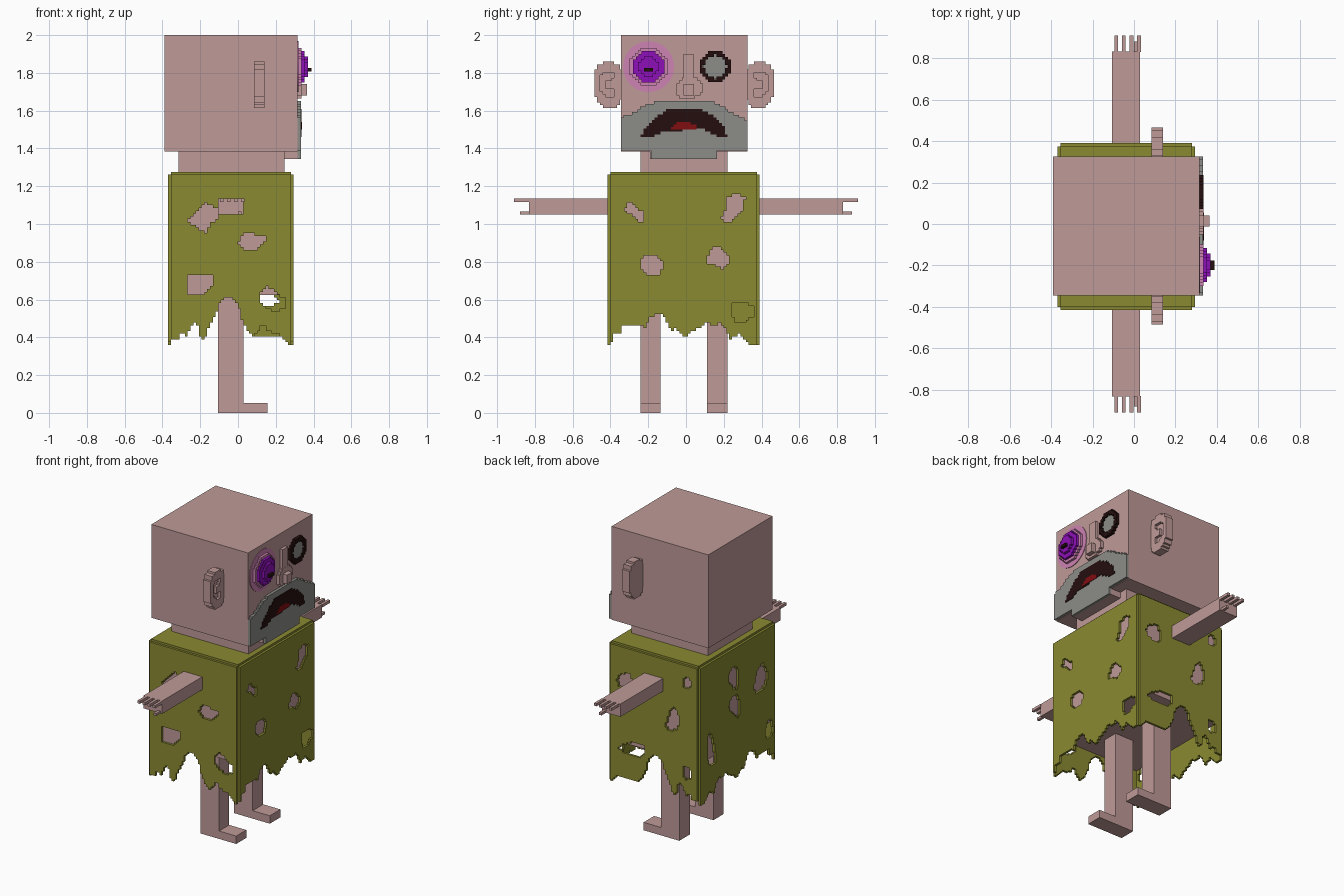
import bpy, bmesh, math

cube = bpy.data.objects.get("Cube")
if cube:
    bpy.data.objects.remove(cube, do_unlink=True)


def material(name, r, g, b):
    lin = [((c / 255 + 0.055) / 1.055) ** 2.4 if c > 10 else c / 255 / 12.92 for c in (r, g, b)]
    m = bpy.data.materials.new(name)
    m.use_nodes = True
    m.diffuse_color = (*lin, 1)
    m.node_tree.nodes["Principled BSDF"].inputs["Base Color"].default_value = (*lin, 1)
    return m


SKIN = material("dusty pink skin", 191, 155, 152)
CLOTH = material("olive cloth", 138, 138, 50)
GREY = material("grey", 140, 140, 136)
DARK = material("dark brown", 36, 15, 13)
RED = material("dark red", 130, 14, 17)
PURPLE = material("purple", 141, 16, 184)
GLOW = material("pink glow", 205, 130, 178)

CELL = 0.0147


def finish(name, bm, mat):
    bmesh.ops.recalc_face_normals(bm, faces=bm.faces[:])
    me = bpy.data.meshes.new(name)
    bm.to_mesh(me)
    bm.free()
    me.materials.append(mat)
    ob = bpy.data.objects.new(name, me)
    bpy.context.collection.objects.link(ob)
    return ob


def place(axis, a, u, v):
    return (a, u, v) if axis == "x" else (u, a, v)


def prism(name, mat, axis, a0, a1, pts):
    """Extrude an outline along an axis."""
    bm = bmesh.new()
    f = bm.faces.new([bm.verts.new(place(axis, a0, u, v)) for u, v in pts])
    ext = bmesh.ops.extrude_face_region(bm, geom=[f])["geom"]
    move = place(axis, a1 - a0, 0, 0)
    bmesh.ops.translate(bm, verts=[g for g in ext if isinstance(g, bmesh.types.BMVert)], vec=move)
    return finish(name, bm, mat)


def box(name, mat, x0, x1, y0, y1, z0, z1):
    return prism(name, mat, "x", x0, x1, [(y0, z0), (y1, z0), (y1, z1), (y0, z1)])


def stepped(name, mat, axis, a0, a1, bounds, inside):
    """Plate of square cells wherever inside(u, v) holds."""
    u0, u1, v0, v1 = bounds
    nu, nv = max(1, round((u1 - u0) / CELL)), max(1, round((v1 - v0) / CELL))
    du, dv = (u1 - u0) / nu, (v1 - v0) / nv
    cells = {(i, j) for i in range(nu) for j in range(nv)
             if inside(u0 + (i + .5) * du, v0 + (j + .5) * dv)}
    bm = bmesh.new()
    cache = {}

    def vert(i, j, k):
        if (i, j, k) not in cache:
            cache[i, j, k] = bm.verts.new(place(axis, (a0, a1)[k], u0 + i * du, v0 + j * dv))
        return cache[i, j, k]

    for i, j in cells:
        ring = [(i, j), (i + 1, j), (i + 1, j + 1), (i, j + 1)]
        for k in (0, 1):
            bm.faces.new([vert(p, q, k) for p, q in ring])
        for n, step in enumerate([(0, -1), (1, 0), (0, 1), (-1, 0)]):
            if (i + step[0], j + step[1]) not in cells:
                p, q = ring[n], ring[(n + 1) % 4]
                bm.faces.new([vert(*p, 0), vert(*q, 0), vert(*q, 1), vert(*p, 1)])
    return finish(name, bm, mat)


def in_poly(pts, u, v):
    hit = False
    for (a, b), (c, d) in zip(pts, pts[1:] + pts[:1]):
        if (b > v) != (d > v) and u < (c - a) * (v - b) / (d - b) + a:
            hit = not hit
    return hit


def stepped_poly(name, mat, axis, a0, a1, pts, hole=None):
    us, vs = zip(*pts)
    return stepped(name, mat, axis, a0, a1, (min(us), max(us), min(vs), max(vs)),
                   lambda u, v: in_poly(pts, u, v) and not (hole and in_poly(hole, u, v)))


def stepped_disc(name, mat, x0, x1, y, z, r, r_in=0):
    return stepped(name, mat, "x", x0, x1, (y - r, y + r, z - r, z + r),
                   lambda u, v: r_in <= math.hypot(u - y, v - z) < r)


def blob(u, v, ru, rv, tilt=0):
    """Irregular tear outline."""
    pts = []
    for k in range(12):
        t = k * math.tau / 12
        w = 1 + 0.12 * math.sin(3 * t + u * 9)
        p, q = ru * w * math.cos(t), rv * w * math.sin(t)
        pts.append((u + p * math.cos(tilt) - q * math.sin(tilt),
                    v + p * math.sin(tilt) + q * math.cos(tilt)))
    return pts


def height(hem, u):
    for (a, b), (c, d) in zip(hem, hem[1:]):
        if a <= u <= c:
            return b + (d - b) * (u - a) / (c - a)
    return hem[-1][1]


# Head, neck, chin and torso
box("head", SKIN, -.39, .315, -.345, .325, 1.385, 2)
box("neck", SKIN, -.315, .245, -.24, .22, 1.27, 1.386)
box("chin", SKIN, .245, .316, -.19, .165, 1.345, 1.386)
box("torso", SKIN, -.355, .28, -.40, .375, .625, 1.261)

# Legs with feet
for side, y0, y1 in (("right", -.24, -.135), ("left", .11, .22)):
    prism(side + "_leg", SKIN, "y", y0, y1,
          [(-.105, 0), (.155, 0), (.155, .052), (.03, .052), (.03, .63), (-.105, .63)])

# Arms, fingers and thumbs
for side, s in (("right", -1), ("left", 1)):
    box(side + "_arm", SKIN, -.105, .03, *sorted((s * .37, s * .832)), 1.05, 1.135)
    for n in range(4):
        x = -.095 + n * .0367
        box(f"{side}_finger_{n + 1}", SKIN, x, x + .018, *sorted((s * .83, s * .91)), 1.117, 1.135)
    box(side + "_thumb", SKIN, 0, .018, *sorted((s * .83, s * .88)), 1.05, 1.066)

# Ears: back plate plus raised rim
ear = [(-.01, 1.66), (.02, 1.625), (.04, 1.615), (.09, 1.615), (.125, 1.65), (.14, 1.69),
       (.14, 1.81), (.115, 1.845), (.09, 1.86), (.04, 1.86), (.01, 1.84), (-.01, 1.81)]
hollow = [(.04, 1.67), (.07, 1.67), (.105, 1.71), (.105, 1.79), (.08, 1.81), (.04, 1.80),
          (.04, 1.77), (.075, 1.76), (.075, 1.72), (.04, 1.71)]
for side, s, base in (("right", -1, -.345), ("left", 1, .325)):
    o, h = ([(base + s * d, z) for d, z in p] for p in (ear, hollow))
    stepped_poly(side + "_ear", SKIN, "x", .085, .122, o)
    stepped_poly(side + "_ear_rim", SKIN, "x", .122, .14, o, h)

# Shirt hems
hem_side = [(-.36, .385), (-.32, .385), (-.30, .42), (-.27, .41), (-.25, .46), (-.22, .48),
            (-.20, .41), (-.18, .385), (-.16, .42), (-.15, .47), (-.12, .51), (-.10, .58),
            (-.07, .61), (-.03, .605), (0, .57), (.02, .5), (.04, .45), (.08, .40), (.10, .42),
            (.12, .46), (.14, .46), (.16, .43), (.22, .42), (.24, .395), (.26, .37), (.29, .36)]
hem_far = [(u, min(z, .41) if u > .08 else z) for u, z in hem_side]
hem_face = [(-.41, .36), (-.395, .36), (-.385, .42), (-.35, .42), (-.33, .47), (-.24, .47),
            (-.22, .44), (-.19, .5), (-.15, .53), (-.11, .51), (-.08, .43), (-.05, .45),
            (-.01, .395), (.03, .43), (.09, .46), (.11, .49), (.14, .455), (.17, .475),
            (.20, .46), (.24, .39), (.28, .42), (.32, .37), (.38, .36)]

# Shirt tears
holes_right = [
    [(-.275, 1.02), (-.22, 1.06), (-.17, 1.115), (-.15, 1.10), (-.11, 1.08), (-.11, 1.02),
     (-.15, 1.0), (-.16, .955), (-.2, .965), (-.23, .99)],
    [(0, .89), (.02, .94), (.07, .955), (.1, .935), (.14, .93), (.14, .90), (.1, .87), (.05, .86)],
    [(-.265, .625), (-.265, .73), (-.14, .73), (-.14, .67), (-.2, .62)],
    [(.12, .635), (.16, .67), (.2, .64), (.25, .60), (.25, .56), (.2, .535), (.15, .555), (.12, .59)]]
holes_face = [
    [(-.33, 1.07), (-.30, 1.115), (-.27, 1.09), (-.22, 1.06), (-.22, 1.01), (-.25, 1.015), (-.28, 1.05)],
    [(.185, 1.03), (.22, 1.09), (.22, 1.14), (.26, 1.16), (.31, 1.14), (.30, 1.07), (.26, 1.04), (.23, 1.0)],
    [(-.24, .77), (-.24, .82), (-.2, .84), (-.15, .83), (-.12, .79), (-.14, .73), (-.2, .725)],
    [(.11, .80), (.13, .86), (.16, .885), (.235, .83), (.22, .78), (.19, .765)],
    [(.235, .54), (.25, .585), (.3, .585), (.36, .56), (.36, .52), (.32, .485), (.26, .485)]]
holes_left = [blob(.17, 1.035, .055, .06), blob(-.28, 1.15, .035, .035), blob(-.175, .875, .045, .085, .3),
              blob(.11, .61, .10, .045, -.2), blob(-.28, .555, .035, .045)]
holes_back = [blob(.025, 1.07, .05, .08, -.3), blob(-.255, .955, .07, .09, .2), blob(.015, .88, .05, .085, -.4),
              blob(.265, .68, .04, .115, -.2), blob(-.34, .59, .04, .065)]


def cloth(name, axis, a0, a1, lo, hi, hem, holes):
    stepped(name, CLOTH, axis, a0, a1, (lo, hi, .36, 1.262),
            lambda u, v: v > height(hem, u) and not any(in_poly(h, u, v) for h in holes))


# Shirt panels
cloth("shirt_right_panel", "y", -.415, -.40, -.355, .28, hem_side, holes_right)
cloth("shirt_left_panel", "y", .375, .39, -.355, .28, hem_far, holes_left)
cloth("shirt_front_panel", "x", .28, .295, -.40, .375, hem_face, holes_face)
cloth("shirt_back_panel", "x", -.37, -.355, -.40, .375, hem_face, holes_back)
box("shirt_top", CLOTH, -.355, .28, -.40, .375, 1.26, 1.276)

# Muzzle, mouth and tongue
stepped_poly("muzzle", GREY, "x", .315, .333,
             [(-.345, 1.385), (-.345, 1.565), (-.28, 1.59), (-.22, 1.625), (-.14, 1.65), (.13, 1.65),
              (.2, 1.615), (.27, 1.575), (.325, 1.545), (.325, 1.385), (.165, 1.385), (.165, 1.345),
              (-.19, 1.345), (-.19, 1.385)])
stepped_poly("mouth", DARK, "x", .332, .336,
             [(-.24, 1.46), (-.22, 1.51), (-.17, 1.56), (-.09, 1.61), (.07, 1.61), (.14, 1.58),
              (.2, 1.52), (.22, 1.46), (.17, 1.46), (.1, 1.50), (-.12, 1.495), (-.18, 1.46)])
stepped_poly("tongue", RED, "x", .335, .338,
             [(-.08, 1.50), (-.05, 1.54), (.02, 1.54), (.055, 1.52), (.055, 1.50)])

# Nose
box("nose_bridge", SKIN, .314, .335, -.013, .04, 1.755, 1.90)
stepped_poly("nose_base", SKIN, "x", .314, .336,
             [(-.05, 1.69), (-.05, 1.73), (-.02, 1.775), (.05, 1.775), (.09, 1.74), (.09, 1.70),
              (.06, 1.675), (-.02, 1.665)])
box("nose_tip", SKIN, .33, .365, -.012, .042, 1.68, 1.74)

# Right eye: glow, socket, stepped iris and pupil
EY, EZ = -.198, 1.833
prism("eye_glow", GLOW, "x", .314, .319,
      [(EY + .135 * math.cos(k * math.tau / 32), EZ + .135 * math.sin(k * math.tau / 32)) for k in range(32)])
stepped_disc("right_eye_socket", GLOW, .315, .335, EY, EZ, .10)
stepped_disc("right_eye", PURPLE, .33, .352, EY, EZ, .083)
stepped_disc("right_eye_iris", PURPLE, .35, .37, EY, EZ, .055)
box("right_pupil", DARK, .365, .388, EY - .024, EY + .022, 1.808, 1.826)

# Left eye: blank disc in a dark ring
stepped_disc("left_eye_ring", DARK, .315, .335, .155, EZ, .082, .06)
stepped_disc("left_eye", GREY, .315, .325, .155, EZ, .066)
